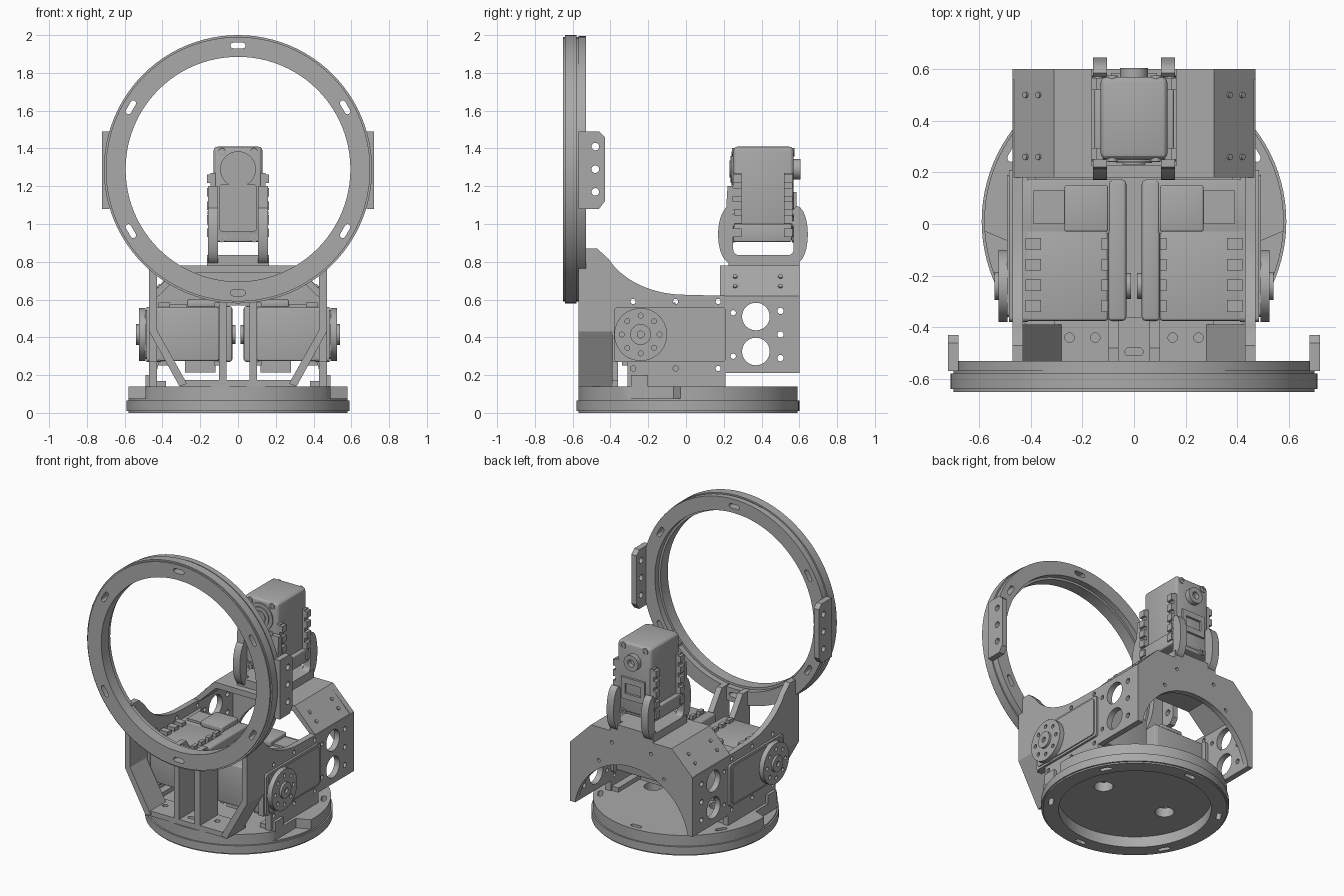
import bpy, bmesh
from math import sin, cos, pi, radians
from mathutils import Matrix

old = bpy.data.objects.get("Cube")
if old:
    bpy.data.objects.remove(old, do_unlink=True)

grey = bpy.data.materials.new("plain grey")
grey.use_nodes = True
grey.diffuse_color = (0.4, 0.4, 0.4, 1)
grey.node_tree.nodes["Principled BSDF"].inputs["Base Color"].default_value = grey.diffuse_color


def finish(name, bm, smooth=True):
    bmesh.ops.remove_doubles(bm, verts=bm.verts, dist=1e-5)
    bmesh.ops.recalc_face_normals(bm, faces=bm.faces)
    me = bpy.data.meshes.new(name)
    bm.to_mesh(me)
    bm.free()
    me.materials.append(grey)
    ob = bpy.data.objects.new(name, me)
    bpy.context.collection.objects.link(ob)
    if smooth:
        bpy.ops.object.select_all(action="DESELECT")
        ob.select_set(True)
        bpy.context.view_layer.objects.active = ob
        bpy.ops.object.shade_smooth_by_angle(angle=radians(25))
    return ob


# Outline helpers
def circle(u, v, r, n=24):
    return [(u + r * cos(2 * pi * i / n), v + r * sin(2 * pi * i / n)) for i in range(n)]


def arc(u, v, ru, rv, a0, a1, n=16):
    return [(u + ru * cos(radians(a0 + (a1 - a0) * i / n)),
             v + rv * sin(radians(a0 + (a1 - a0) * i / n))) for i in range(n + 1)]


def rect(u0, u1, v0, v1, r=0):
    if not r:
        return [(u0, v0), (u1, v0), (u1, v1), (u0, v1)]
    return (arc(u0 + r, v0 + r, r, r, 180, 270, 6) + arc(u1 - r, v0 + r, r, r, 270, 360, 6)
            + arc(u1 - r, v1 - r, r, r, 0, 90, 6) + arc(u0 + r, v1 - r, r, r, 90, 180, 6))


def slots(u, v, r):
    """Six short slots lying along a circle."""
    out = []
    for k in range(6):
        a = radians(30 + 60 * k)
        cap = arc(0, 0.025, 0.015, 0.015, 0, 180, 8) + arc(0, -0.025, 0.015, 0.015, 180, 360, 8)
        out.append([(u + (r + p) * cos(a) - q * sin(a), v + (r + p) * sin(a) + q * cos(a)) for p, q in cap])
    return out


def plate(name, axis, w0, w1, outline, holes=()):
    """Flat outline with holes, given thickness along an axis."""
    cu = bpy.data.curves.new(name, "CURVE")
    cu.dimensions = "2D"
    cu.fill_mode = "BOTH"
    cu.extrude = abs(w1 - w0) / 2
    for loop in [outline, *holes]:
        sp = cu.splines.new("POLY")
        sp.points.add(len(loop) - 1)
        for p, (u, v) in zip(sp.points, loop):
            p.co = (u, v, 0, 1)
        sp.use_cyclic_u = True
    tmp = bpy.data.objects.new(name, cu)
    bpy.context.collection.objects.link(tmp)
    bpy.context.view_layer.update()
    me = bpy.data.meshes.new_from_object(tmp.evaluated_get(bpy.context.evaluated_depsgraph_get()))
    bpy.data.objects.remove(tmp)
    bm = bmesh.new()
    bm.from_mesh(me)
    bpy.data.meshes.remove(me)
    mid = (w0 + w1) / 2
    for vert in bm.verts:
        u, v, w = vert.co
        w += mid
        vert.co = {"x": (w, u, v), "y": (u, w, v), "z": (u, v, w)}[axis]
    return finish(name, bm)


def box(name, x0, x1, y0, y1, z0, z1, bevel=0.0):
    bm = bmesh.new()
    bmesh.ops.create_cube(bm, size=1, matrix=Matrix.Translation(((x0 + x1) / 2, (y0 + y1) / 2, (z0 + z1) / 2))
                          @ Matrix.Diagonal((abs(x1 - x0), y1 - y0, z1 - z0, 1)))
    if bevel:
        bmesh.ops.bevel(bm, geom=bm.edges[:], offset=bevel, segments=3, affect="EDGES", profile=0.5)
    return finish(name, bm, bool(bevel))


# Round base: grooved rim, stepped top plate
rim = [(0, 0.01, 0.58), (0.01, 0.065, 0.59), (0.065, 0.075, 0.58)]
for z0, z1, r in rim:
    plate("base_rim", "z", z0, z1, circle(0, 0.01, r, 96), [circle(0, 0.01, 0.48, 96)] + slots(0, 0.01, 0.535))
top = [(max(-0.49, min(0.49, x)) if y < -0.03 else x, y) for x, y in circle(0, 0.01, 0.58, 96)]
plate("base_plate", "z", 0.075, 0.14, top,
      [circle(s * 0.25, 0, 0.06) for s in (1, -1)] + slots(0, 0.01, 0.535))

# Upright ring and its ears
CZ = 1.29
for y0, y1, r in [(-0.65, -0.64, 0.70), (-0.64, -0.58, 0.71), (-0.58, -0.57, 0.70)]:
    plate("front_ring", "y", y0, y1, circle(0, CZ, r, 96), [circle(0, CZ, 0.595, 96)] + slots(0, CZ, 0.655))
back = [(max(-0.68, min(0.68, x)), z) for x, z in circle(0, CZ, 0.705, 96)]
plate("ring_back_layer", "y", -0.57, -0.53, back, [circle(0, CZ, 0.61, 96)] + slots(0, CZ, 0.655))
ear = [(-0.57, 1.08), (-0.46, 1.08), (-0.43, 1.12), (-0.43, 1.46), (-0.46, 1.49), (-0.57, 1.49)]
for s in (1, -1):
    plate("ring_ear", "x", s * 0.68, s * 0.72, ear, [circle(-0.48, CZ + d, 0.02) for d in (-0.12, 0, 0.12)])

# Front frame floor, ribs, diagonals and side walls
plate("frame_floor", "z", 0.14, 0.175, rect(-0.31, 0.31, -0.56, -0.36),
      [circle(s * x, -0.44, 0.018) for s in (1, -1) for x in (0.15, 0.25)] + [rect(-0.035, 0.035, -0.51, -0.48, 0.014)])
wall = ([(-0.31, 0.14), (0.21, 0.14), (0.21, 0.62), (0, 0.625)] + arc(0, 0.95, 0.45, 0.325, 262, 205)
        + [(-0.47, 0.87), (-0.57, 0.87), (-0.57, 0.43), (-0.39, 0.43), (-0.39, 0.27), (-0.31, 0.27)])
wall_holes = [circle(y, z, 0.014, 16) for y in (-0.28, -0.055, 0.17) for z in (0.235, 0.59)]
rib = [(-0.56, 0.14), (-0.36, 0.14), (-0.36, 0.52), (-0.48, 0.69), (-0.56, 0.69)]
for s in (1, -1):
    plate("side_wall", "x", s * 0.43, s * 0.47, wall, wall_holes)
    plate("frame_rib", "x", s * 0.06, s * 0.10, rib)
    plate("frame_diagonal", "y", -0.57, -0.39,
          [(s * x, z) for x, z in [(0.47, 0.43), (0.31, 0.14), (0.27, 0.155), (0.43, 0.44)]])
    box("wall_foot", s * 0.43, s * 0.49, -0.29, -0.2, 0.13, 0.2)
    box("wall_foot_inside", s * 0.38, s * 0.44, -0.3, 0.2, 0.13, 0.17)

# Two lower servos
horn_holes = [circle(-0.24 + 0.1 * cos(k * pi / 4), 0.415 + 0.1 * sin(k * pi / 4), 0.013, 16) for k in range(8)]
for s in (1, -1):
    box("servo_body", s * 0.10, s * 0.42, -0.375, -0.02, 0.275, 0.56, 0.012)
    box("servo_rear_body", s * 0.04, s * 0.46, -0.04, 0.175, 0.275, 0.56, 0.012)
    box("servo_socket", s * 0.27, s * 0.39, 0, 0.13, 0.55, 0.575)
    box("servo_inner_cover", s * 0.03, s * 0.10, -0.375, 0.17, 0.27, 0.565, 0.015)
    plate("servo_outer_cover", "x", s * 0.41, s * 0.485, rect(-0.38, 0.21, 0.27, 0.56, 0.02))
    plate("servo_cover_panel", "x", s * 0.48, s * 0.492, rect(-0.36, 0.19, 0.285, 0.545, 0.02))
    for y in (-0.34, -0.26, -0.18, -0.1):
        for z in (0.25, 0.56):
            box("servo_lug", s * 0.10, s * 0.125, y, y + 0.045, z, z + 0.025)
            box("servo_outer_lug", s * 0.36, s * 0.42, y, y + 0.045, z, z + 0.025)
    box("servo_underside", s * 0.12, s * 0.28, -0.3, 0.1, 0.215, 0.28)
    box("servo_top_bar", s * 0.1, s * 0.27, -0.03, 0.15, 0.56, 0.6, 0.01)
    plate("servo_horn", "x", s * 0.49, s * 0.525, circle(-0.24, 0.415, 0.14, 48), horn_holes)
    plate("servo_hub", "x", s * 0.525, s * 0.54, circle(-0.24, 0.415, 0.055, 32), [circle(-0.24, 0.415, 0.018)])
    plate("idler_disc", "x", s * 0.012, s * 0.03, circle(-0.24, 0.415, 0.05, 32))

# Rear saddle: folded shell with arched back
shell = [(0.47, 0.21), (0.47, 0.62), (0.31, 0.78), (-0.31, 0.78), (-0.47, 0.62), (-0.47, 0.21)]
arch = arc(0, 0.13, 0.44, 0.44, 169.5, 10.5, 32)
plate("saddle_back", "y", 0.56, 0.60, shell + arch,
      [circle(s * x, z, 0.012, 12) for s in (1, -1) for x, z in ((0.15, 0.7), (0.25, 0.55))])
plate("saddle_top", "y", 0.18, 0.57, [(0.465, 0.62), (0.31, 0.78), (-0.31, 0.78), (-0.465, 0.62),
                                       (-0.43, 0.61), (-0.295, 0.74), (0.295, 0.74), (0.43, 0.61)])
cheek_holes = [circle(0.37, z, 0.073, 40) for z in (0.325, 0.51)]
cheek_holes += [circle(0.5, z, 0.017, 16) for z in (0.29, 0.415, 0.54)]
cheek_holes += [circle(0.25, z, 0.014, 16) for z in (0.3, 0.53)]
for s in (1, -1):
    plate("saddle_cheek", "x", s * 0.43, s * 0.47, rect(0.21, 0.60, 0.21, 0.62), cheek_holes)
    for x in (0.37, 0.42):
        for y in (0.26, 0.5):
            bm = bmesh.new()
            bmesh.ops.create_cone(bm, segments=12, radius1=0.012, radius2=0.012, depth=0.012, cap_ends=True,
                                  matrix=Matrix.Translation((s * x, y, 1.091 - x))
                                  @ Matrix.Rotation(s * pi / 4, 4, "Y"))
            finish("saddle_screw", bm)

# Cradle carrying the upper servo
box("cradle_base", -0.165, 0.165, 0.225, 0.60, 0.775, 0.835)
cheek = (arc(0.235, 0.945, 0.065, 0.15, 250, 110) + [(0.22, 1.2), (0.25, 1.2), (0.25, 0.86)]
         + arc(0.28, 0.865, 0.03, 0.03, 180, 270, 6) + arc(0.54, 0.865, 0.03, 0.03, 270, 360, 6)
         + [(0.57, 1.08)] + arc(0.585, 0.945, 0.06, 0.15, 90, -70) + [(0.58, 0.79), (0.23, 0.79)])
for s in (1, -1):
    plate("cradle_cheek", "x", s * 0.105, s * 0.158, cheek)

# Upper servo
box("upper_servo_body", -0.13, 0.13, 0.25, 0.57, 0.92, 1.41, 0.025)
box("upper_servo_foot", -0.155, 0.155, 0.25, 0.56, 0.905, 1.0, 0.01)
plate("upper_servo_panel", "y", 0.24, 0.255, rect(-0.10, 0.10, 0.96, 1.21, 0.02))
for r, y in ((0.095, 0.242), (0.07, 0.236), (0.045, 0.23)):
    plate("upper_servo_horn", "y", y, 0.26, circle(0, CZ, r, 40))
plate("rear_idler", "y", 0.56, 0.605, circle(0, CZ, 0.055, 32), [circle(0, CZ, 0.025)])
plate("rear_connector", "y", 0.565, 0.585, rect(-0.09, 0.09, 1.02, 1.17), [rect(-0.06, 0.06, 1.06, 1.13)])
for s in (1, -1):
    for y in (0.25, 0.52):
        box("servo_flange", s * 0.12, s * 0.145, y, y + 0.045, 0.92, 1.27)
        for k in range(5):
            z = 0.93 + 0.072 * k
            box("flange_tooth", s * 0.13, s * 0.165, y, y + 0.045, z, z + 0.045)
    for z in (0.925, 1.0, 1.06, 1.38):
        x = 0.085 if z in (0.925, 1.38) else 0.14
        for y in (0.243, 0.56):
            plate("servo_screw", "y", y, y + 0.015, circle(s * x, z, 0.022, 16), [circle(s * x, z, 0.01, 12)])
